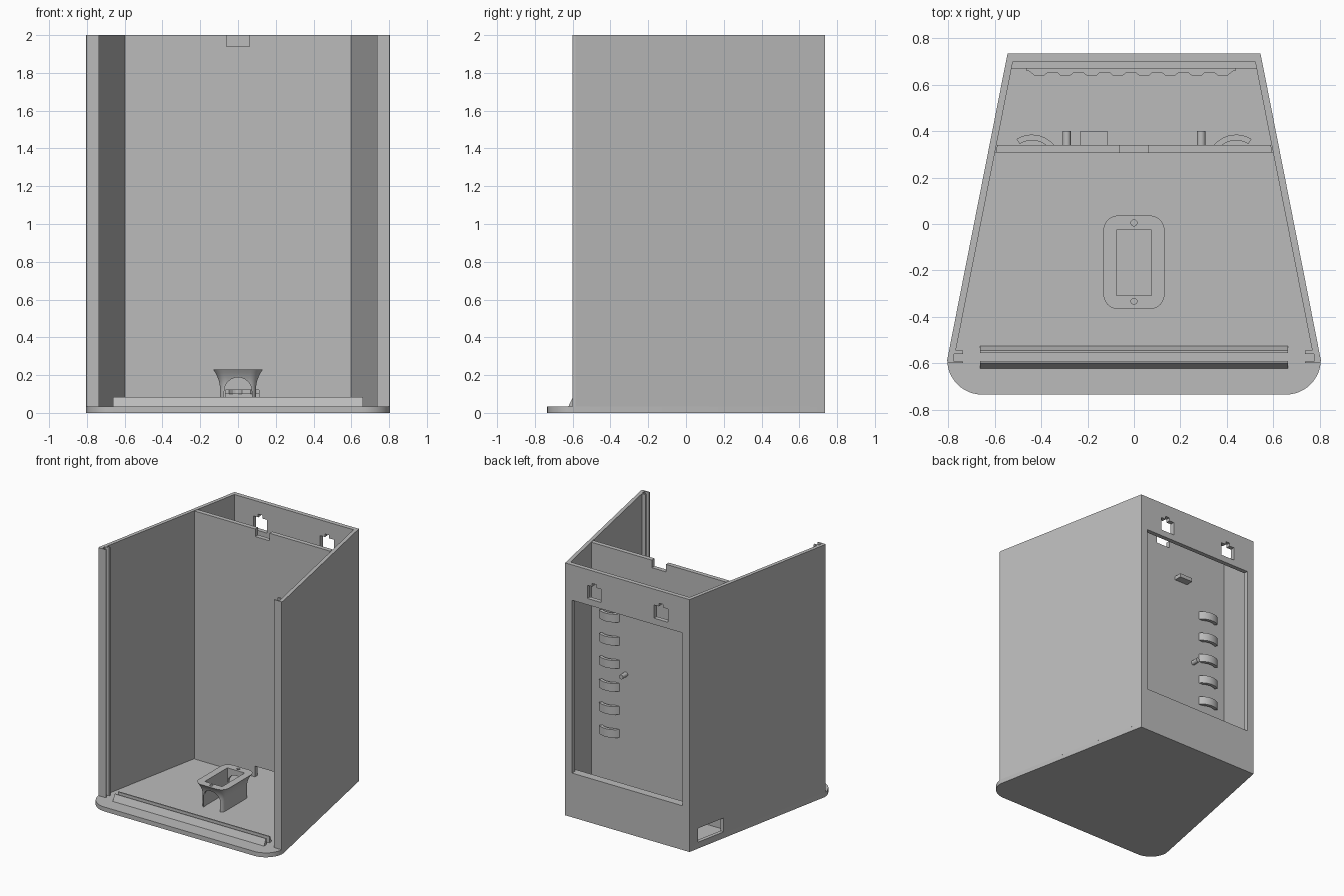
import bpy, bmesh, math
from mathutils import Matrix

cube = bpy.data.objects.get("Cube")
if cube:
    bpy.data.objects.remove(cube, do_unlink=True)

grey = bpy.data.materials.new("plain grey")
grey.use_nodes = True
colour = (0.5, 0.5, 0.5, 1)
grey.diffuse_color = colour
grey.node_tree.nodes["Principled BSDF"].inputs["Base Color"].default_value = colour

FLOOR, TOP = 0.035, 2.0


def finish(name, bm):
    bmesh.ops.recalc_face_normals(bm, faces=bm.faces)
    mesh = bpy.data.meshes.new(name)
    bm.to_mesh(mesh)
    bm.free()
    mesh.materials.append(grey)
    obj = bpy.data.objects.new(name, mesh)
    bpy.context.collection.objects.link(obj)
    return obj


def loft(name, rings):
    """Skin a stack of equal-length point rings and cap both ends."""
    bm = bmesh.new()
    loops = [[bm.verts.new(p) for p in ring] for ring in rings]
    n = len(loops[0])
    for a, b in zip(loops, loops[1:]):
        for i in range(n):
            j = (i + 1) % n
            bm.faces.new((a[i], a[j], b[j], b[i]))
    bm.faces.new(loops[0][::-1])
    bm.faces.new(loops[-1])
    return finish(name, bm)


def prism(name, plan, z0, z1):
    return loft(name, [[(x, y, z) for x, y in plan] for z in (z0, z1)])


def bar(name, section, half):
    """Extrude a (y, z) section along x."""
    return loft(name, [[(x, y, z) for y, z in section] for x in (-half, half)])


def box(name, x0, x1, y0, y1, z0, z1):
    return prism(name, [(x0, y0), (x1, y0), (x1, y1), (x0, y1)], z0, z1)


def cylinder(name, x, y, z, r, length, along_y=False):
    bm = bmesh.new()
    m = Matrix.Translation((x, y, z))
    if along_y:
        m = m @ Matrix.Rotation(math.pi / 2, 4, 'X')
    bmesh.ops.create_cone(bm, cap_ends=True, segments=24, radius1=r, radius2=r,
                          depth=length, matrix=m)
    return finish(name, bm)


def arc(cx, cy, r, a0, a1, n=12):
    return [(cx + r * math.cos(math.radians(a0 + (a1 - a0) * i / n)),
             cy + r * math.sin(math.radians(a0 + (a1 - a0) * i / n))) for i in range(n + 1)]


def mirrored(plan, side):
    return [(side * x, y) for x, y in plan]


def cut(obj, *cutters):
    for c in cutters:
        c.hide_render = True
        mod = obj.modifiers.new("cut", 'BOOLEAN')
        mod.operation, mod.solver, mod.object = 'DIFFERENCE', 'EXACT', c
    deps = bpy.context.evaluated_depsgraph_get()
    mesh = bpy.data.meshes.new_from_object(obj.evaluated_get(deps))
    obj.modifiers.clear()
    obj.data = mesh
    for c in cutters:
        bpy.data.objects.remove(c, do_unlink=True)


def smooth(obj):
    bpy.ops.object.select_all(action='DESELECT')
    obj.select_set(True)
    bpy.context.view_layer.objects.active = obj
    bpy.ops.object.shade_smooth_by_angle(angle=math.radians(35))


# Floor plate with rounded front corners
half = [(0.545, 0.735)] + arc(0.655, -0.585, 0.15, 0, -90)
smooth(prism("base_plate", half + mirrored(half[::-1], -1), 0, FLOOR))

# Side walls with a vertical panel groove at the front
wall = [(0.552, 0.70), (0.805, -0.585), (0.803, -0.60), (0.737, -0.60), (0.737, -0.592),
        (0.775, -0.592), (0.775, -0.56), (0.737, -0.56), (0.737, -0.545), (0.768, -0.545),
        (0.522, 0.70)]
prism("left_wall", wall, FLOOR, TOP)
right_wall = prism("right_wall", mirrored(wall, -1), FLOOR, TOP)
cut(right_wall, box("port_cutter", -0.75, -0.4, 0.40, 0.65, 0.05, 0.16))

# Back wall with service opening and two keyholes
back = prism("back_wall", [(0.545, 0.735), (0.552, 0.70), (-0.552, 0.70), (-0.545, 0.735)],
             FLOOR, TOP)
holes = [box("opening_cutter", -0.485, 0.485, 0.6, 0.8, 0.35, 1.72)]
for x in (-0.295, 0.29):
    holes.append(box("keyhole_cutter", x - 0.06, x + 0.06, 0.6, 0.8, 1.77, 1.875))
    holes.append(box("slot_cutter", x - 0.018, x + 0.018, 0.6, 0.8, 1.86, 1.90))
cut(back, *holes)

# Thickened lower back wall and corrugated strip
prism("back_ledge", [(0.522, 0.70), (0.528, 0.67), (-0.528, 0.67), (-0.522, 0.70)], FLOOR, 0.35)
ridge = []
for i in range(8):
    x = -0.45 + i * 0.113
    ridge += [(x - 0.015, 0.67), (x + 0.02, 0.64), (x + 0.063, 0.64), (x + 0.098, 0.67)]
prism("corrugated_strip", ridge + [(x, y - 0.008 if y > 0.65 else y + 0.012)
                                   for x, y in ridge[::-1]], 0.10, 0.33)

# Inner partition, notched at top and bottom
partition = prism("partition", [(0.597, 0.305), (0.59, 0.34), (-0.59, 0.34), (-0.597, 0.305)],
                  FLOOR, TOP)
cut(partition, box("top_notch_cutter", -0.062, 0.062, 0.2, 0.4, 1.94, 2.1),
    box("cable_notch_cutter", -0.065, 0.11, 0.2, 0.4, 0, 0.12))

# Fittings on the rear of the partition
clip = arc(0.44, 0.26, 0.125, 58, 140) + arc(0.44, 0.26, 0.1, 127, 58)
for side, label in ((1, "left"), (-1, "right")):
    for i in range(6):
        z = 1.465 - 0.183 * i
        smooth(prism(f"{label}_cable_clip_{i + 1}", mirrored(clip, side), z - 0.032, z + 0.032))
    smooth(cylinder(f"{label}_peg", 0.29 * side, 0.368, 1.035, 0.018, 0.064, True))
box("rest_block", -0.23, -0.115, 0.34, 0.40, 1.685, 1.715)

# Front sill: two rails with a groove between
bar("front_rail", [(-0.622, FLOOR), (-0.598, 0.085), (-0.59, 0.085), (-0.59, FLOOR)], 0.663)
bar("rear_rail", [(-0.555, FLOOR), (-0.555, 0.085), (-0.545, 0.085), (-0.525, FLOOR)], 0.663)


# Flared socket mount with arched tunnel and open top
def rounded_ring(hx, hy, r, z):
    pts = []
    for sx, sy, a in ((1, 1, 0), (-1, 1, 90), (-1, -1, 180), (1, -1, 270)):
        pts += arc(sx * (hx - r), -0.165 + sy * (hy - r), r, a, a + 90, 6)
    return [(x, y, z) for x, y in pts]


rings = [rounded_ring(0.095, 0.165, 0.035, FLOOR)]
for i in range(7):
    t = i / 6
    flare = 0.037 * t ** 2.2
    rings.append(rounded_ring(0.095 + flare, 0.165 + flare, 0.035 + flare * 0.8, 0.12 + 0.11 * t))
mount = loft("socket_mount", rings)
arch = [(0.073, 0.0)] + arc(0, 0.115, 0.073, 0, 180) + [(-0.073, 0.0)]
tunnel = loft("tunnel_cutter", [[(x, y, z) for x, z in arch] for y in (-0.6, 0.2)])
cut(mount, tunnel, box("socket_cutter", -0.076, 0.076, -0.308, -0.025, 0, 0.4),
    cylinder("screw_cutter", 0, 0.005, 0.23, 0.013, 0.06),
    cylinder("screw_cutter", 0, -0.333, 0.23, 0.013, 0.06))
smooth(mount)
